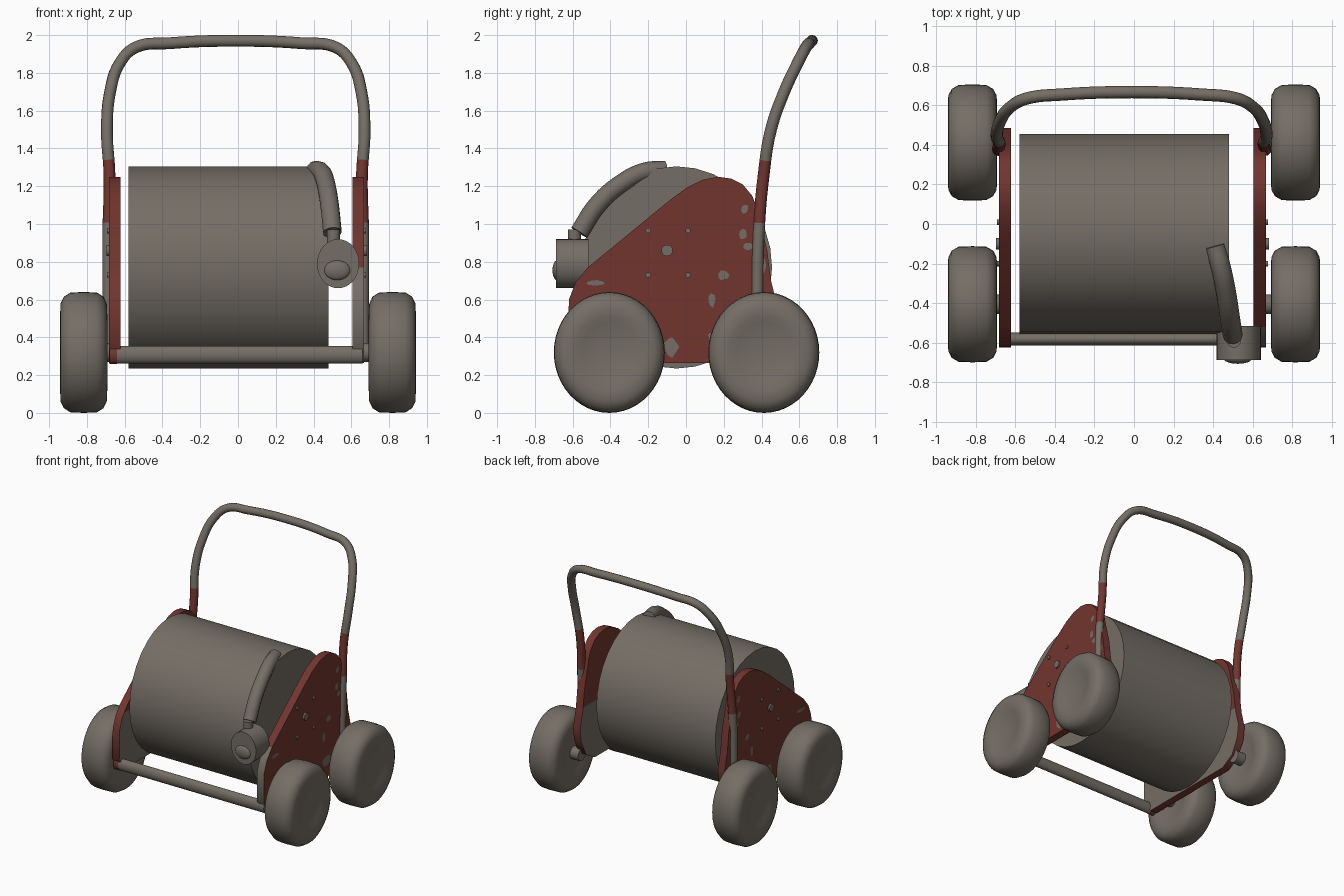
import bpy, bmesh, math, random
from mathutils import Matrix, Vector

random.seed(4)
if "Cube" in bpy.data.objects:
    bpy.data.objects.remove(bpy.data.objects["Cube"], do_unlink=True)


def material(name, rgb):
    m = bpy.data.materials.new(name)
    m.use_nodes = True
    m.diffuse_color = (*rgb, 1)
    m.node_tree.nodes["Principled BSDF"].inputs["Base Color"].default_value = (*rgb, 1)
    return m


GREY = material("warm grey", (0.175, 0.155, 0.13))
RED = material("worn red", (0.17, 0.036, 0.028))


def finish(name, bm, smooth=True, mats=(GREY, RED)):
    bmesh.ops.recalc_face_normals(bm, faces=bm.faces)
    me = bpy.data.meshes.new(name)
    bm.to_mesh(me)
    bm.free()
    ob = bpy.data.objects.new(name, me)
    bpy.context.collection.objects.link(ob)
    for m in mats:
        me.materials.append(m)
    if smooth:
        shade(ob)
    return ob


def shade(ob):
    bpy.ops.object.select_all(action='DESELECT')
    ob.select_set(True)
    bpy.context.view_layer.objects.active = ob
    bpy.ops.object.shade_smooth_by_angle(angle=math.radians(40))


def lathe(name, profile, centre, axis, scale=(1, 1, 1), steps=48):
    """Spin (along, radius) points about the x or y axis, then stretch."""
    bm = bmesh.new()
    verts = [bm.verts.new((a, 0, r)) for a, r in profile]
    edges = [bm.edges.new(p) for p in zip(verts, verts[1:])]
    bmesh.ops.spin(bm, geom=verts + edges, axis=(1, 0, 0), cent=(0, 0, 0),
                   angle=math.tau, steps=steps)
    bmesh.ops.remove_doubles(bm, verts=bm.verts, dist=0.0005)
    turn = Matrix.Rotation(math.pi / 2, 4, 'Z') if axis == 'y' else Matrix()
    bm.transform(Matrix.Translation(centre) @ Matrix.Diagonal((*scale, 1)) @ turn)
    return finish(name, bm)


def rod(name, half, radius, centre, axis, scale=(1, 1, 1)):
    return lathe(name, [(-half, 0), (-half, radius), (half, radius), (half, 0)],
                 centre, axis, scale, 32)


def tube(name, points, radius):
    cu = bpy.data.curves.new(name, 'CURVE')
    cu.dimensions = '3D'
    cu.bevel_depth, cu.bevel_resolution, cu.resolution_u = radius, 4, 6
    cu.use_fill_caps = True
    sp = cu.splines.new('BEZIER')
    sp.bezier_points.add(len(points) - 1)
    for bp, p in zip(sp.bezier_points, points):
        bp.co = p
        bp.handle_left_type = bp.handle_right_type = 'AUTO'
    ob = bpy.data.objects.new(name, cu)
    bpy.context.collection.objects.link(ob)
    bpy.ops.object.select_all(action='DESELECT')
    ob.select_set(True)
    bpy.context.view_layer.objects.active = ob
    bpy.ops.object.convert(target='MESH')
    ob = bpy.context.object
    ob.data.materials.clear()
    for m in (GREY, RED):
        ob.data.materials.append(m)
    shade(ob)
    return ob


# Drum
rod("drum", 0.53, 0.535, (-0.05, -0.05, 0.77), 'x', (1, 0.945, 1))

# Wheels and axle stubs
tyre = [(-0.1, 0), (-0.112, 0.16), (-0.125, 0.2), (-0.122, 0.26), (-0.105, 0.295),
        (-0.07, 0.317), (0, 0.32)]
tyre += [(-a, r) for a, r in reversed(tyre[:-1])]
for side, sx in (("left", 1), ("right", -1)):
    for end, y in (("front", -0.406), ("rear", 0.412)):
        lathe(f"{end}_{side}_wheel", tyre, (sx * 0.817, y, 0.32), 'x', (1, 0.918, 1))
        rod(f"{end}_{side}_axle", 0.06, 0.05, (sx * 0.7, y, 0.32), 'x')

# Side plates: outline in (y, z), grey lower inner face
outline = [(-0.55, 0.265), (0.3, 0.265), (0.41, 0.33), (0.47, 0.45), (0.485, 0.56),
           (0.45, 0.7), (0.43, 0.86), (0.395, 1.0), (0.375, 1.09), (0.35, 1.15),
           (0.3, 1.21), (0.24, 1.24), (0.17, 1.25), (0.09, 1.235), (0, 1.19),
           (-0.1, 1.115), (-0.52, 0.77), (-0.585, 0.69), (-0.62, 0.6), (-0.625, 0.36)]
for side, x0, x1 in (("left", 0.605, 0.668), ("right", -0.622, -0.683)):
    bm = bmesh.new()
    face = bm.faces.new([bm.verts.new((x0, y, z)) for y, z in outline])
    new = bmesh.ops.extrude_face_region(bm, geom=[face])["geom"]
    bmesh.ops.translate(bm, verts=[v for v in new if isinstance(v, bmesh.types.BMVert)],
                        vec=(x1 - x0, 0, 0))
    if not any(f.calc_center_median().x == x0 for f in bm.faces):
        pass
    bmesh.ops.bisect_plane(bm, geom=bm.verts[:] + bm.edges[:] + bm.faces[:],
                           plane_co=(0, 0, 0.72), plane_no=(0, 0, 1))
    for f in bm.faces:
        c = f.calc_center_median()
        inner = abs(c.x - x0) < 0.005 and c.z < 0.72
        worn_rim = side == "left" and c.y < -0.5 and abs(c.x - x0) > 0.005 \
            and abs(c.x - x1) > 0.005
        f.material_index = 0 if inner or worn_rim else 1
    finish(side + "_side_plate", bm)

# Worn paint chips and bolts on the outer faces: (y, z, half length, half height)
chips = [(-0.48, 0.69, 0.06, 0.015), (0.3, 0.95, 0.025, 0.03), (0.2, 0.73, 0.03, 0.03),
         (0.4, 0.78, 0.025, 0.06), (0.33, 0.88, 0.03, 0.02), (0.17, 0.4, 0.06, 0.05),
         (-0.08, 0.35, 0.04, 0.06), (0.31, 1.08, 0.02, 0.03), (0.14, 0.6, 0.02, 0.04)]
for side, x in (("left", 0.67), ("right", -0.685)):
    bm = bmesh.new()
    for y, z, w, h in chips:
        ring = []
        for i in range(9):
            a, k = i * math.tau / 9, random.uniform(0.7, 1.1)
            ring.append(bm.verts.new((x, y + w * k * math.cos(a), z + h * k * math.sin(a))))
        bm.faces.new(ring if x > 0 else ring[::-1])
    me = finish(side + "_paint_chips", bm, False).data
    if (me.polygons[0].normal.x > 0) != (x > 0):
        me.flip_normals()
    rod(side + "_hub_bolt", 0.012, 0.03, (x, -0.1, 0.86), 'x')
    for y in (-0.2, 0.01):
        for z in (0.73, 0.965):
            rod(side + "_small_bolt", 0.008, 0.014, (x, y, z), 'x')

# Front cross bar with a painted end
rod("front_bar", 0.665, 0.047, (-0.005, -0.582, 0.308), 'x', (1, 0.7, 1))
end = rod("front_bar_end", 0.02, 0.049, (-0.66, -0.582, 0.308), 'x', (1, 0.72, 1))
for p in end.data.polygons:
    p.material_index = 1

# Push handle, mirrored about its own centre line
half = [(0.675, 0.375, 0.35), (0.675, 0.378, 0.65), (0.675, 0.385, 0.95),
        (0.668, 0.41, 1.25), (0.682, 0.45, 1.5), (0.665, 0.52, 1.7),
        (0.615, 0.59, 1.85), (0.53, 0.635, 1.935), (0.35, 0.655, 1.957),
        (0, 0.667, 1.97)]
path = [(x - 0.012, y, z) for x, y, z in half]
path += [(-x - 0.012, y, z) for x, y, z in reversed(half[:-1])]
handle = tube("push_handle", path, 0.031)
for p in handle.data.polygons:
    p.material_index = 1 if 1.02 < p.center.z < 1.33 else 0

# Exhaust pipe curving over the drum, with its neck
tube("exhaust_pipe", [(0.5, -0.565, 0.955), (0.485, -0.47, 1.1), (0.465, -0.34, 1.215),
                      (0.44, -0.22, 1.275), (0.41, -0.11, 1.285)], 0.05)
rod("pipe_neck", 0.05, 0.035, (0.505, -0.59, 0.92), 'x').data.transform(
    Matrix.Translation((0.505, -0.59, 0.92)) @ Matrix.Rotation(math.pi / 2, 4, 'Y')
    @ Matrix.Translation((-0.505, 0.59, -0.92)))

# Headlamp cup and lens
rod("headlamp_cup", 0.085, 0.13, (0.53, -0.602, 0.79), 'y', (0.86, 1, 1))
dome = [(0.025 * math.sin(a), 0.07 * math.cos(a))
        for a in (i * math.pi / 12 for i in range(-6, 7))]
lathe("headlamp_lens", dome, (0.525, -0.682, 0.755), 'y', (1, 1, 0.76), 32)
